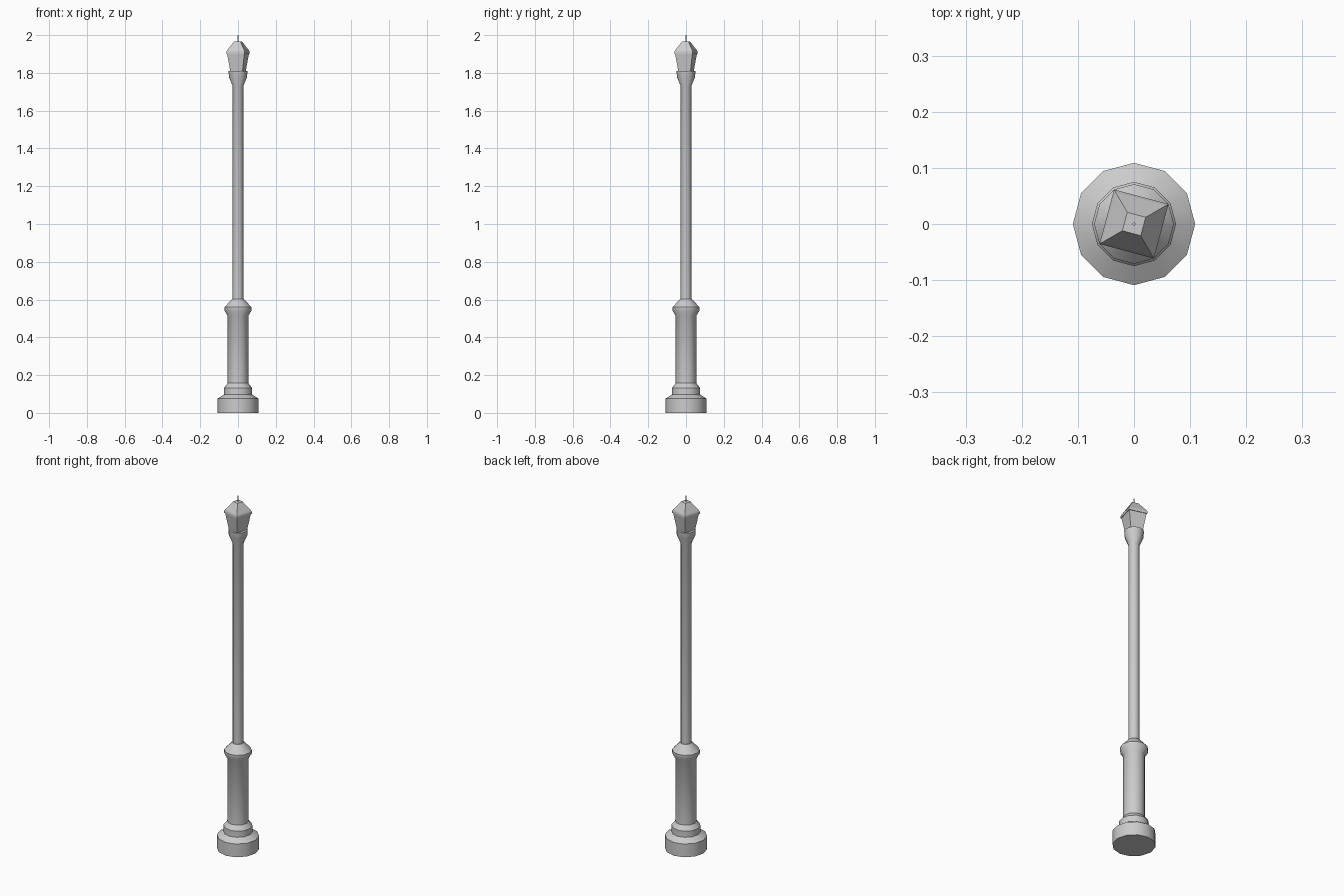
import bpy, bmesh, math

if "Cube" in bpy.data.objects:
    bpy.data.objects.remove(bpy.data.objects["Cube"])


def lathe(name, profile, sides, turn=0.0, smooth=False):
    """Closed solid from (radius, height) rings, capped at both ends."""
    bm = bmesh.new()
    rings = []
    for r, z in profile:
        rings.append([bm.verts.new((r * math.cos(turn + math.tau * i / sides),
                                    r * math.sin(turn + math.tau * i / sides), z))
                      for i in range(sides)])
    for a, b in zip(rings, rings[1:]):
        for i in range(sides):
            j = (i + 1) % sides
            bm.faces.new((a[i], a[j], b[j], b[i]))
    bm.faces.new(rings[0][::-1])
    bm.faces.new(rings[-1])
    mesh = bpy.data.meshes.new(name)
    bm.to_mesh(mesh)
    bm.free()
    ob = bpy.data.objects.new(name, mesh)
    bpy.context.collection.objects.link(ob)
    if smooth:
        bpy.ops.object.select_all(action='DESELECT')
        bpy.context.view_layer.objects.active = ob
        ob.select_set(True)
        bpy.ops.object.shade_smooth_by_angle(angle=math.radians(32))
    return ob


# Stepped foot, thick lower shaft and its collar
lathe("pedestal", [(0.109, 0), (0.109, 0.075), (0.075, 0.097), (0.075, 0.132),
                   (0.055, 0.157), (0.055, 0.515), (0.071, 0.54),
                   (0.071, 0.56), (0.031, 0.603)], 12, smooth=True)

# Slender pole flaring into the lantern cup
lathe("pole", [(0.028, 0.60), (0.028, 1.73), (0.048, 1.778),
               (0.050, 1.81)], 12, smooth=True)

# Four-sided tapered lantern, turned 30 degrees
TURN = math.radians(30)
lathe("lantern_body", [(0.047, 1.808), (0.067, 1.902)], 4, TURN)
lathe("lantern_roof", [(0.071, 1.90), (0.071, 1.912), (0.066, 1.92),
                       (0.024, 1.967)], 4, TURN)

# Thin finial on top
lathe("finial", [(0.003, 1.965), (0.003, 2.0)], 6)
